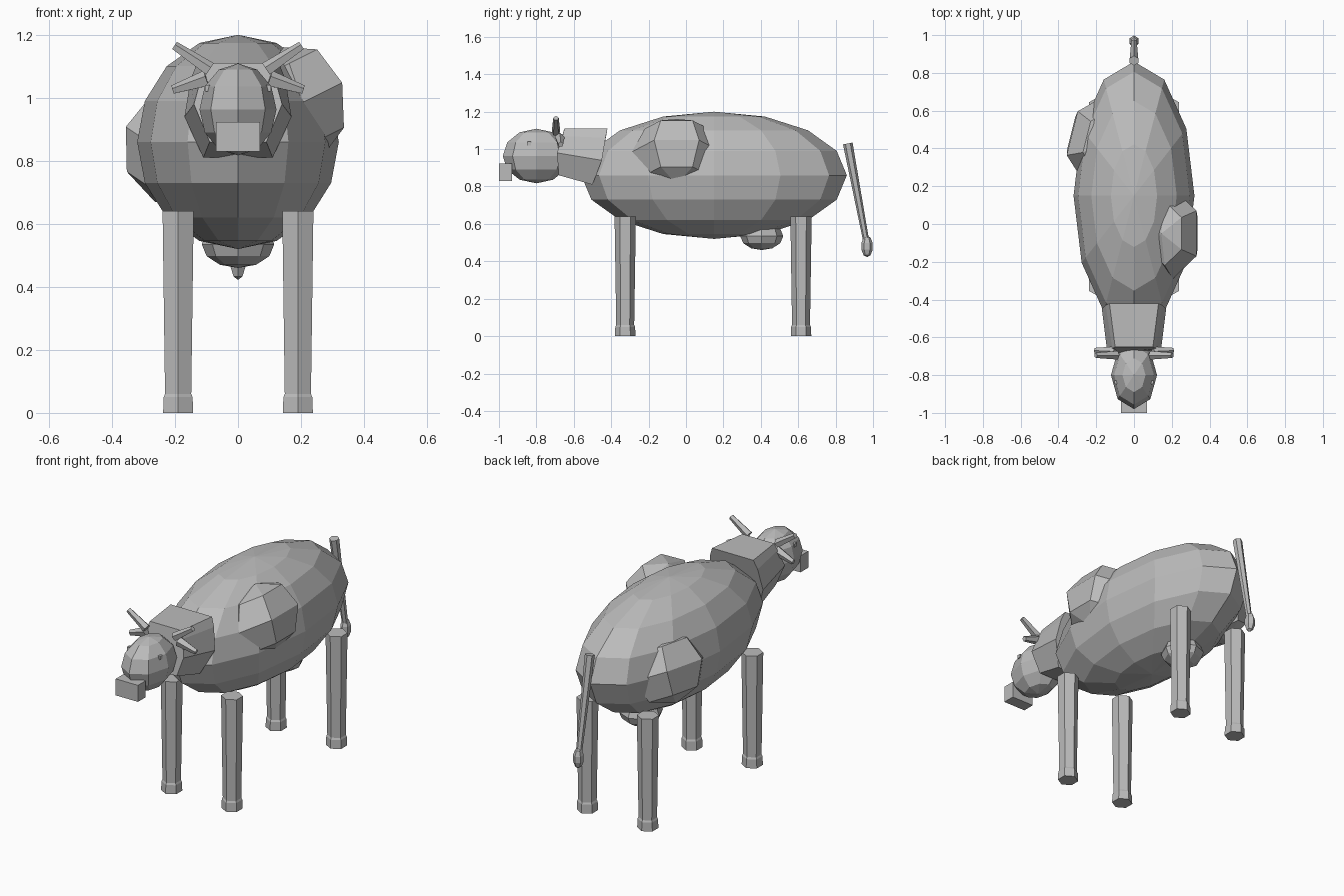
import bpy
import bmesh
from math import radians
from mathutils import Matrix, Vector

cube = bpy.data.objects.get("Cube")
if cube:
    bpy.data.objects.remove(cube, do_unlink=True)

# One plain grey for the whole animal
grey = bpy.data.materials.new("plain_grey")
grey.use_nodes = True
tone = (0.5, 0.5, 0.5, 1)
grey.diffuse_color = tone
grey.node_tree.nodes["Principled BSDF"].inputs["Base Color"].default_value = tone


def finish(name, bm):
    bmesh.ops.recalc_face_normals(bm, faces=bm.faces)
    mesh = bpy.data.meshes.new(name)
    bm.to_mesh(mesh)
    bm.free()
    mesh.materials.append(grey)
    obj = bpy.data.objects.new(name, mesh)
    bpy.context.collection.objects.link(obj)
    return obj


def ellipsoid(name, centre, radii, segments, rings, spin=0, tilt=0, turn=0):
    bm = bmesh.new()
    bmesh.ops.create_uvsphere(bm, u_segments=segments, v_segments=rings, radius=1)
    matrix = (Matrix.Translation(centre) @ Matrix.Rotation(radians(turn), 4, 'Z')
              @ Matrix.Diagonal((*radii, 1)) @ Matrix.Rotation(radians(tilt), 4, 'Y')
              @ Matrix.Rotation(radians(spin), 4, 'Z'))
    bmesh.ops.transform(bm, matrix=matrix, verts=bm.verts)
    return finish(name, bm)


def box(name, centre, size):
    bm = bmesh.new()
    bmesh.ops.create_cube(bm, size=1)
    bmesh.ops.transform(bm, verts=bm.verts,
                        matrix=Matrix.Translation(centre) @ Matrix.Diagonal((*size, 1)))
    return finish(name, bm)


def rod(name, start, end, r_start, r_end, sides, spin=0):
    start, end = Vector(start), Vector(end)
    axis = end - start
    bm = bmesh.new()
    bmesh.ops.create_cone(bm, cap_ends=True, segments=sides, radius1=r_start,
                          radius2=r_end, depth=axis.length)
    matrix = (Matrix.Translation((start + end) / 2)
              @ axis.to_track_quat('Z', 'Y').to_matrix().to_4x4()
              @ Matrix.Rotation(radians(spin), 4, 'Z'))
    bmesh.ops.transform(bm, matrix=matrix, verts=bm.verts)
    return finish(name, bm)


def loft(name, sections):
    bm = bmesh.new()
    loops = [[bm.verts.new(p) for p in section] for section in sections]
    for a, b in zip(loops, loops[1:]):
        for i in range(len(a)):
            j = (i + 1) % len(a)
            bm.faces.new((a[i], a[j], b[j], b[i]))
    bm.faces.new(loops[0])
    bm.faces.new(loops[-1])
    return finish(name, bm)


def mirrored_section(half):
    return half + [(-x, y, z) for x, y, z in reversed(half)]


# Body and the two flank bulges
ellipsoid("body", (0, 0.15, 0.86), (0.32, 0.71, 0.34), 12, 8)
ellipsoid("left_shoulder_bulge", (0.205, -0.05, 0.985), (0.157, 0.24, 0.19), 6, 4, 0, -22.5)
ellipsoid("right_hip_bulge", (-0.205, 0.45, 0.845), (0.157, 0.24, 0.19), 6, 4, 0, 22.5, -14)

# Neck
neck_front = [(0.10, -0.65, 1.11), (0.115, -0.66, 1.07), (0.14, -0.69, 0.98), (0.09, -0.68, 0.86)]
neck_back = [(0.13, -0.42, 1.11), (0.15, -0.43, 1.06), (0.17, -0.45, 0.94), (0.11, -0.50, 0.81)]
loft("neck", [mirrored_section(neck_front), mirrored_section(neck_back)])

# Head
ellipsoid("head", (0, -0.80, 0.963), (0.122, 0.18, 0.146), 8, 6)
box("muzzle", (0, -0.965, 0.877), (0.14, 0.07, 0.094))

# Paired parts: eyes, horns, ears and legs
for side, s in (("left", 1), ("right", -1)):
    box(side + "_eye", (s * 0.094, -0.838, 1.03), (0.02, 0.02, 0.02))
    rod(side + "_horn", (s * 0.09, -0.695, 1.09), (s * 0.202, -0.695, 1.165), 0.024, 0.015, 5)
    rod(side + "_ear", (s * 0.10, -0.675, 1.06), (s * 0.207, -0.67, 1.025), 0.028, 0.015, 5)
    for place, y in (("front", -0.325), ("back", 0.615)):
        profile = [(0.055, 0), (0.053, 0.05), (0.048, 0.06), (0.057, 0.64)]
        sections = []
        for r, z in profile:
            ring = [Matrix.Rotation(radians(60 * k), 3, 'Z') @ Vector((0, r, 0)) for k in range(6)]
            sections.append([p + Vector((s * 0.19, y, z)) for p in ring])
        loft(f"{side}_{place}_leg", sections)

# Udder
ellipsoid("udder", (0, 0.405, 0.535), (0.115, 0.115, 0.075), 8, 6)

# Tail
rod("tail", (0, 0.865, 1.03), (0, 0.965, 0.50), 0.026, 0.016, 6)
ellipsoid("tail_tuft", (0, 0.968, 0.48), (0.028, 0.032, 0.058), 6, 5)
